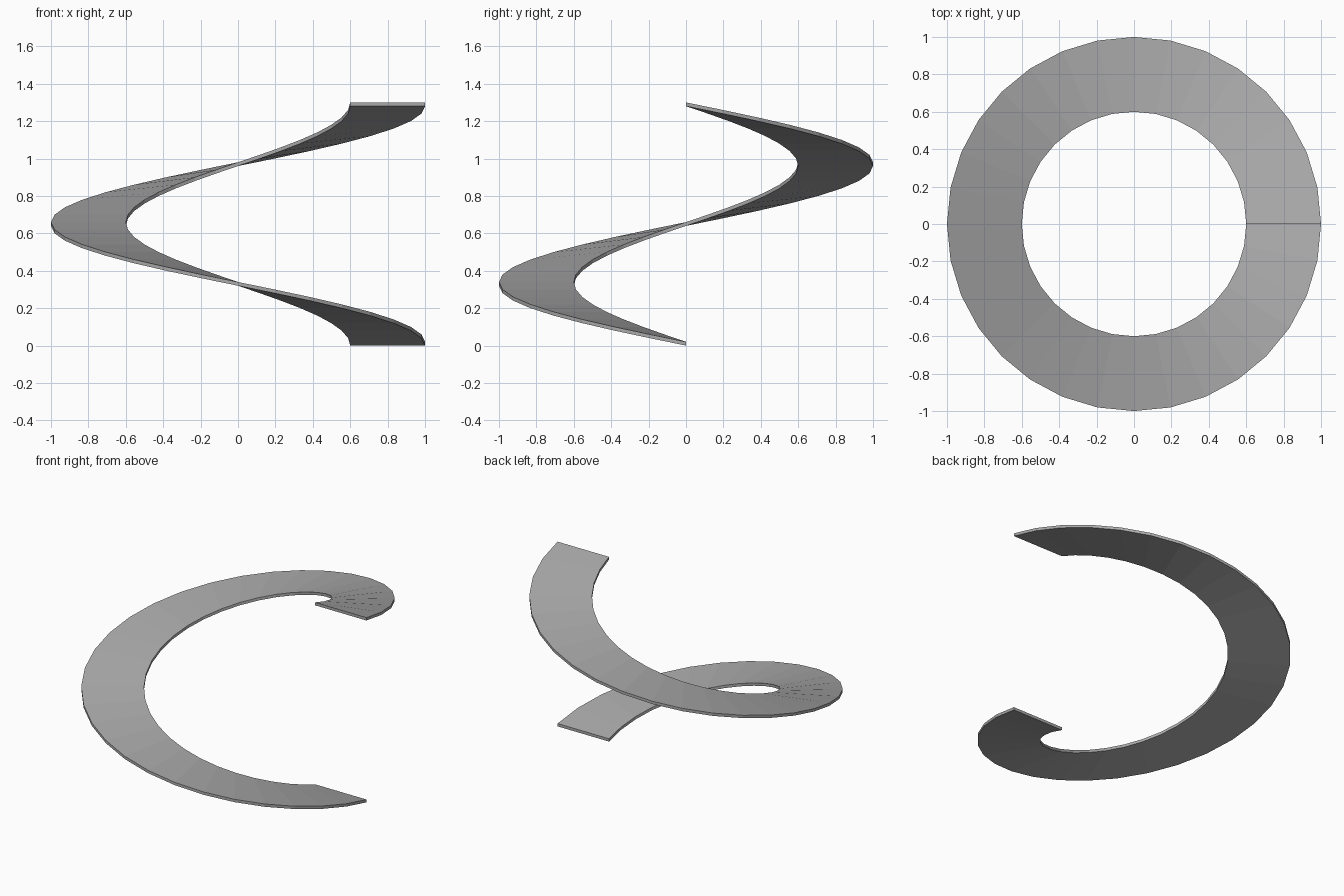
import bpy
import bmesh
from math import cos, sin, tau

cube = bpy.data.objects.get("Cube")
if cube:
    bpy.data.objects.remove(cube, do_unlink=True)

INNER, OUTER = 0.6, 1.0
RISE, THICK = 1.28, 0.02
STEPS = 32

# Plain grey surface
grey = bpy.data.materials.new("mid grey")
grey.use_nodes = True
colour = (0.4, 0.4, 0.4, 1)
grey.diffuse_color = colour
grey.node_tree.nodes["Principled BSDF"].inputs["Base Color"].default_value = colour

# Rectangular cross-section swept down one full turn of a helix
profile = [(INNER, 0), (OUTER, 0), (OUTER, THICK), (INNER, THICK)]
bm = bmesh.new()
rings = []
for step in range(STEPS + 1):
    t = step / STEPS
    a = -tau * t
    rings.append([bm.verts.new((r * cos(a), r * sin(a), z + RISE * t))
                  for r, z in profile])

# Sides of the ramp
for near, far in zip(rings, rings[1:]):
    for i in range(len(profile)):
        j = (i + 1) % len(profile)
        bm.faces.new((near[i], near[j], far[j], far[i]))

# End caps
bm.faces.new(rings[0])
bm.faces.new(rings[-1])
bmesh.ops.recalc_face_normals(bm, faces=bm.faces)

mesh = bpy.data.meshes.new("spiral_ramp")
bm.to_mesh(mesh)
bm.free()
mesh.materials.append(grey)
ramp = bpy.data.objects.new("spiral_ramp", mesh)
bpy.context.collection.objects.link(ramp)
